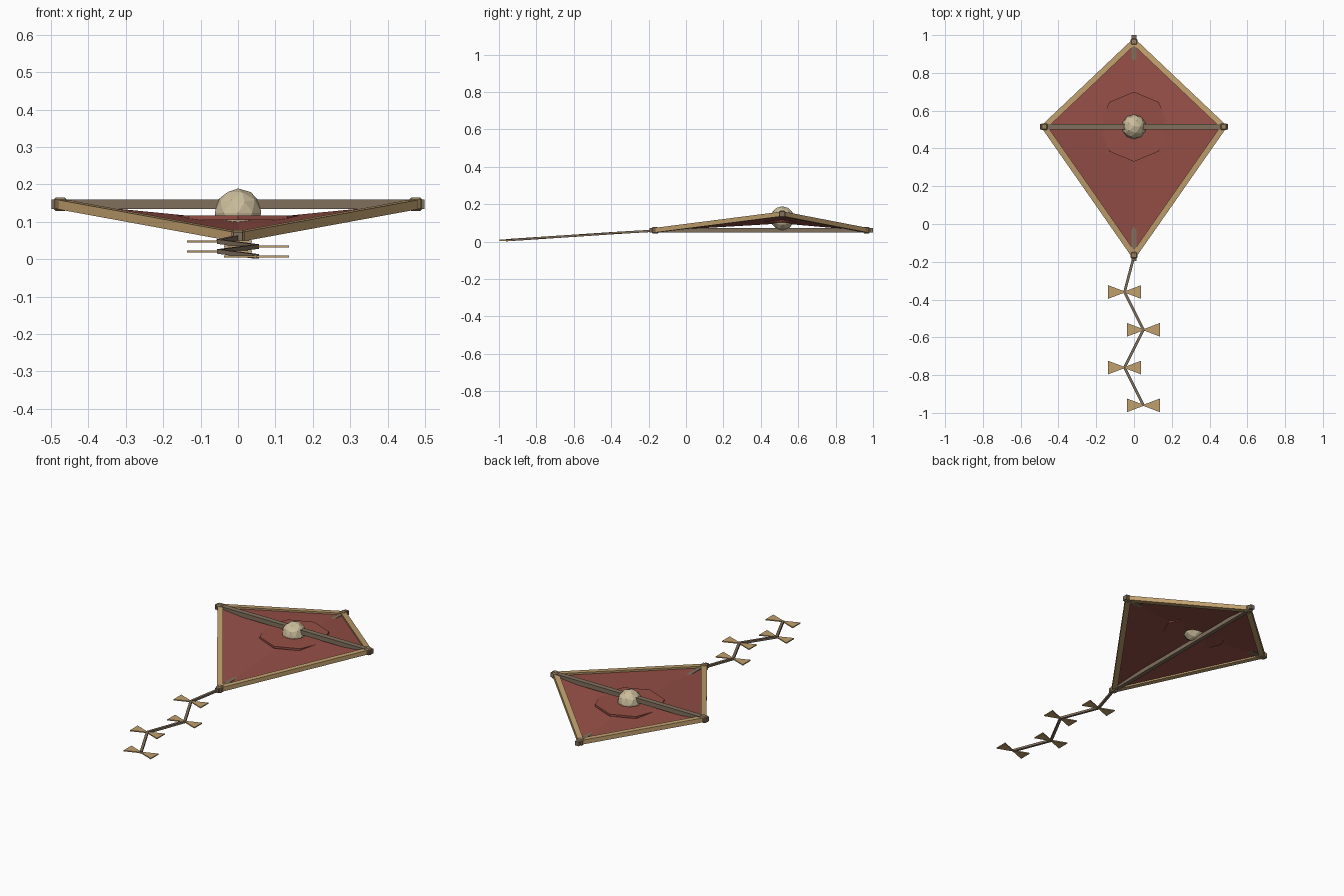
import bpy, bmesh
from mathutils import Vector, Matrix

if "Cube" in bpy.data.objects:
    bpy.data.objects.remove(bpy.data.objects["Cube"])


def mat(name, rgb):
    m = bpy.data.materials.new(name)
    m.diffuse_color = (*rgb, 1)
    m.use_nodes = True
    m.node_tree.nodes["Principled BSDF"].inputs["Base Color"].default_value = m.diffuse_color
    return m


RED = mat("red cloth", (0.30, 0.078, 0.062))
TAN = mat("tan wood", (0.53, 0.35, 0.155))
GREY = mat("grey brown wood", (0.215, 0.16, 0.11))
CREAM = mat("cream", (0.60, 0.51, 0.33))
BROWN = mat("brown cord", (0.32, 0.22, 0.11))


def finish(name, bm, material):
    bmesh.ops.recalc_face_normals(bm, faces=bm.faces)
    me = bpy.data.meshes.new(name)
    bm.to_mesh(me)
    bm.free()
    me.materials.append(material)
    ob = bpy.data.objects.new(name, me)
    bpy.context.collection.objects.link(ob)
    return ob


def beam(name, a, b, w, h, material):
    """Square-section stick from a to b, w wide and h high."""
    a, b = Vector(a), Vector(b)
    d = (b - a).normalized()
    side = d.cross(Vector((0, 0, 1))).normalized()
    up = side.cross(d)
    basis = Matrix((side * w, d * (b - a).length, up * h)).transposed().to_4x4()
    bm = bmesh.new()
    bmesh.ops.create_cube(bm, size=1, matrix=Matrix.Translation((a + b) / 2) @ basis)
    return finish(name, bm, material)


def prism(name, outline, z, t, material):
    """Flat outline extruded to thickness t around height z."""
    bm = bmesh.new()
    f = bm.faces.new([bm.verts.new((x, y, z - t / 2)) for x, y in outline])
    r = bmesh.ops.extrude_face_region(bm, geom=[f])
    bmesh.ops.translate(bm, vec=(0, 0, t), verts=[v for v in r["geom"] if isinstance(v, bmesh.types.BMVert)])
    return finish(name, bm, material)


CY = 0.515
corners = [Vector(c) for c in ((0, 0.965, 0.06), (0.475, CY, 0.147),
                               (0, -0.165, 0.06), (-0.475, CY, 0.147))]

# sail: four triangles dipping to the middle, with thin cloth thickness
bm = bmesh.new()
layers = []
for dz in (0.003, -0.003):
    off = Vector((0, 0, dz))
    rim = [bm.verts.new(c + off) for c in corners]
    mid = bm.verts.new((0, CY, 0.10 + dz))
    for i in range(4):
        bm.faces.new((mid, rim[i], rim[(i + 1) % 4]))
    layers.append(rim)
for i in range(4):
    j = (i + 1) % 4
    bm.faces.new((layers[0][i], layers[0][j], layers[1][j], layers[1][i]))
finish("sail", bm, RED)

# octagonal patch around the middle
bm = bmesh.new()
bmesh.ops.create_cone(bm, cap_ends=True, segments=8, radius1=0.185, radius2=0.185, depth=0.012,
                      matrix=Matrix.Translation((0, CY, 0.111)))
finish("centre_patch", bm, RED)

# frame sticks and corner lashings
for i in range(4):
    beam(f"frame_{i}", corners[i], corners[(i + 1) % 4], 0.03, 0.025, TAN)
    bm = bmesh.new()
    bmesh.ops.create_cube(bm, size=1, matrix=Matrix.Translation(corners[i]) @ Matrix.Diagonal((0.036, 0.036, 0.036, 1)))
    bmesh.ops.bevel(bm, geom=bm.edges[:], offset=0.006, segments=1, affect='EDGES')
    finish(f"corner_lashing_{i}", bm, BROWN)

# cross spar and spine
beam("cross_spar", (-0.498, CY, 0.147), (0.498, CY, 0.147), 0.03, 0.026, GREY)
beam("spine", (0, -0.195, 0.06), (0, 1.0, 0.06), 0.024, 0.024, GREY)

# centre ball
bm = bmesh.new()
bmesh.ops.create_icosphere(bm, subdivisions=2, radius=0.065, matrix=Matrix.Translation((0, CY, 0.124)))
finish("centre_ball", bm, CREAM)

# zigzag tail with bows
prev = (0, -0.17, 0.058)
for i in range(4):
    x, y, z = (-0.05, 0.05)[i % 2], -0.36 - 0.2 * i, 0.047 - 0.0132 * i
    beam(f"tail_string_{i}", prev, (x, y, z), 0.014, 0.012, GREY)
    for s in (-1, 1):
        tri = [(x, y - 0.003), (x + s * 0.087, y - 0.036), (x + s * 0.087, y + 0.036), (x, y + 0.003)]
        prism(f"tail_bow_{i}_{'left' if s < 0 else 'right'}", tri, z, 0.006, TAN)
    prev = (x, y, z)
